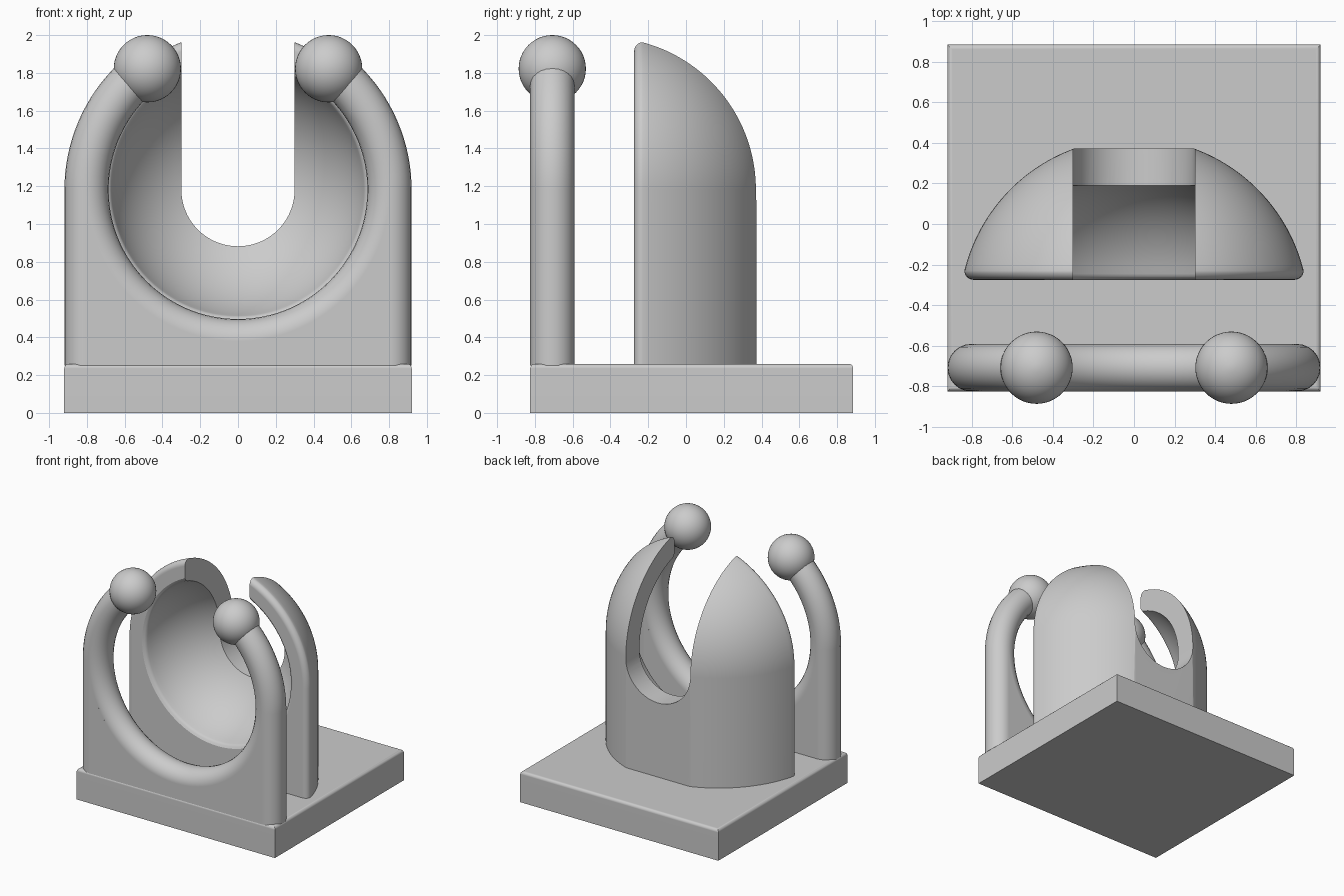
import bpy, bmesh
from math import sin, cos, pi, radians, sqrt, asin

cube = bpy.data.objects.get("Cube")
if cube:
    bpy.data.objects.remove(cube, do_unlink=True)

grey = bpy.data.materials.new("plain_grey")
grey.use_nodes = True
grey.diffuse_color = (0.6, 0.6, 0.6, 1)
grey.node_tree.nodes["Principled BSDF"].inputs["Base Color"].default_value = (0.6, 0.6, 0.6, 1)

AXIS_Z = 1.182      # height of the round openings
BASE_TOP = 0.26
HOOP_Y, HOOP_R, ROD = -0.708, 0.802, 0.117
CUP_Y, CUP_R, CAVITY_R = -0.437, 0.861, 0.695
FRONT, BACK = -0.275, 0.372
FILLET = 0.045
SLOT = 0.3


def add(name, bm):
    bmesh.ops.recalc_face_normals(bm, faces=bm.faces[:])
    mesh = bpy.data.meshes.new(name)
    bm.to_mesh(mesh)
    bm.free()
    obj = bpy.data.objects.new(name, mesh)
    bpy.context.collection.objects.link(obj)
    return obj


def finish(obj):
    obj.data.materials.clear()
    obj.data.materials.append(grey)
    bpy.ops.object.select_all(action='DESELECT')
    bpy.context.view_layer.objects.active = obj
    obj.select_set(True)
    bpy.ops.object.shade_smooth_by_angle(angle=radians(30))
    mod = obj.modifiers.new("Weighted", 'WEIGHTED_NORMAL')
    mod.keep_sharp = True


def loft(name, rings):
    """Skin a list of closed rings and cap both ends."""
    bm = bmesh.new()
    rows = [[bm.verts.new(p) for p in ring] for ring in rings]
    n = len(rows[0])
    for a, b in zip(rows, rows[1:]):
        for i in range(n):
            j = (i + 1) % n
            bm.faces.new((a[i], a[j], b[j], b[i]))
    bm.faces.new(rows[0])
    bm.faces.new(rows[-1])
    return add(name, bm)


def baked_mesh(obj):
    deps = bpy.context.evaluated_depsgraph_get()
    return bpy.data.meshes.new_from_object(obj.evaluated_get(deps))


def arc(radius, start, end, steps):
    return [(radius * cos(start + (end - start) * i / steps),
             AXIS_Z + radius * sin(start + (end - start) * i / steps))
            for i in range(steps + 1)]


# Base slab with rounded top edges
bm = bmesh.new()
bmesh.ops.create_cube(bm, size=1)
for v in bm.verts:
    v.co = (v.co.x * 1.84, v.co.y * 1.71 + 0.03, (v.co.z + 0.5) * BASE_TOP)
top = [e for e in bm.edges if all(v.co.z > 0.1 for v in e.verts)]
bmesh.ops.bevel(bm, geom=top, offset=0.025, segments=5, profile=0.5, affect='EDGES')
finish(add("base", bm))

# Hoop rod with two straight legs
curve = bpy.data.curves.new("hoop", 'CURVE')
curve.dimensions = '3D'
curve.bevel_depth = ROD
curve.bevel_resolution = 10
curve.use_fill_caps = True
paths = [arc(HOOP_R, radians(126.9), radians(413.1), 96)]
paths += [[(s * HOOP_R, BASE_TOP - 0.01), (s * HOOP_R, AXIS_Z)] for s in (-1, 1)]
for path in paths:
    spline = curve.splines.new('POLY')
    spline.points.add(len(path) - 1)
    for p, (x, z) in zip(spline.points, path):
        p.co = (x, HOOP_Y, z, 1)
rod = bpy.data.objects.new("hoop_path", curve)
bpy.context.collection.objects.link(rod)
hoop = bpy.data.objects.new("front_hoop", baked_mesh(rod))
bpy.context.collection.objects.link(hoop)
bpy.data.objects.remove(rod, do_unlink=True)
finish(hoop)

# Web filling the space under the hoop
outline = arc(HOOP_R, pi, 2 * pi, 64)
outline += [(HOOP_R, BASE_TOP - 0.01), (-HOOP_R, BASE_TOP - 0.01)]
finish(loft("hoop_web", [[(x, HOOP_Y + s * ROD, z) for x, z in outline] for s in (-1, 1)]))

# Ball tips
for side, s in (("left", 1), ("right", -1)):
    bm = bmesh.new()
    bmesh.ops.create_uvsphere(bm, u_segments=48, v_segments=24, radius=0.178)
    ball = add(side + "_ball", bm)
    ball.location = (s * 0.48, HOOP_Y, 1.822)
    finish(ball)

# Cup body: arch sections along y, with a rounded front rim and a domed back
rim_y = FRONT + FILLET
rim_r = sqrt(CUP_R ** 2 - (rim_y - CUP_Y) ** 2)
profile = [(rim_y - FILLET * cos(pi / 2 * i / 6),
            rim_r - FILLET + FILLET * sin(pi / 2 * i / 6)) for i in range(6)]
t0, t1 = asin((rim_y - CUP_Y) / CUP_R), asin((BACK - CUP_Y) / CUP_R)
for i in range(33):
    t = t0 + (t1 - t0) * i / 32
    profile.append((CUP_Y + CUP_R * sin(t), CUP_R * cos(t)))
rings = []
for y, r in profile:
    section = [(r, BASE_TOP - 0.01)] + arc(r, 0, pi, 64) + [(-r, BASE_TOP - 0.01)]
    rings.append([(x, y, z) for x, z in section])
cup = loft("back_cup", rings)

# Cavity cutter: spherical socket with a flared mouth
mouth_r = sqrt(CAVITY_R ** 2 - (FRONT + 0.03 - CUP_Y) ** 2)
socket = [(FRONT - 0.1, mouth_r + 0.03)]
socket += [(FRONT + 0.03 * sin(a), mouth_r + 0.03 * (1 - sin(a)) ** 2)
           for a in (0, pi / 10, pi / 5)]
s0 = asin((FRONT + 0.03 - CUP_Y) / CAVITY_R)
for i in range(30):
    t = s0 + (pi / 2 - s0) * i / 30
    socket.append((CUP_Y + CAVITY_R * sin(t), CAVITY_R * cos(t)))
cavity = loft("cavity_cutter", [[(x, y, z) for x, z in arc(r, 0, 2 * pi, 96)[:-1]]
                                for y, r in socket])

# Slot cutter: U shape open at the top
u_shape = arc(SLOT, pi, 2 * pi, 40) + [(SLOT, 2.3), (-SLOT, 2.3)]
slot = loft("slot_cutter", [[(x, y, z) for x, z in u_shape] for y in (-0.5, 0.6)])

for cutter in (cavity, slot):
    cutter.hide_render = True
    mod = cup.modifiers.new("Cut", 'BOOLEAN')
    mod.operation = 'DIFFERENCE'
    mod.solver = 'EXACT'
    mod.object = cutter
cut = baked_mesh(cup)
cup.modifiers.clear()
cup.data = cut
for cutter in (cavity, slot):
    bpy.data.objects.remove(cutter, do_unlink=True)
finish(cup)
